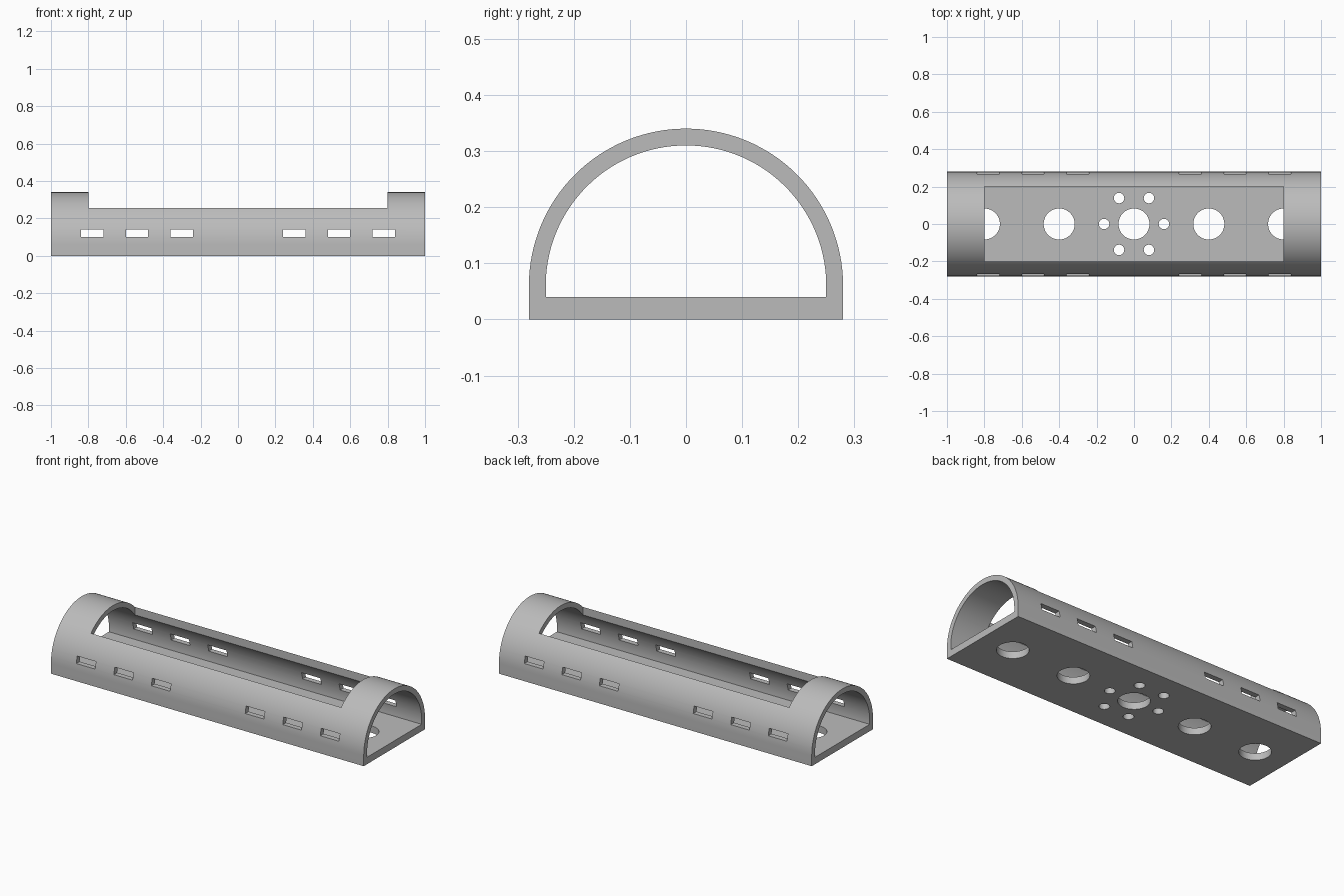
import bpy
import bmesh
from math import sin, cos, pi, asin, radians
from mathutils import Matrix

cube = bpy.data.objects.get("Cube")
if cube:
    bpy.data.objects.remove(cube, do_unlink=True)

LENGTH = 2.0
AXIS_Z = 0.06      # height of the arch centre
OUTER_R = 0.28
INNER_R = 0.25
FLOOR_Z = 0.04
ARC_STEPS = 64

grey = bpy.data.materials.new("plain grey")
grey.use_nodes = True
COLOUR = (0.5, 0.5, 0.5, 1)
grey.diffuse_color = COLOUR
grey.node_tree.nodes["Principled BSDF"].inputs["Base Color"].default_value = COLOUR


def make_object(name, bm):
    bmesh.ops.recalc_face_normals(bm, faces=bm.faces[:])
    mesh = bpy.data.meshes.new(name)
    bm.to_mesh(mesh)
    bm.free()
    obj = bpy.data.objects.new(name, mesh)
    bpy.context.collection.objects.link(obj)
    obj.data.materials.append(grey)
    return obj


def arc(radius, start, end):
    steps = [start + (end - start) * i / ARC_STEPS for i in range(ARC_STEPS + 1)]
    return [(radius * cos(a), AXIS_Z + radius * sin(a)) for a in steps]


def extrude_profile(name, points, length):
    """Extrude a closed y-z outline along x."""
    bm = bmesh.new()
    face = bm.faces.new([bm.verts.new((-length / 2, y, z)) for y, z in points])
    result = bmesh.ops.extrude_face_region(bm, geom=[face], use_keep_orig=True)
    moved = [v for v in result["geom"] if isinstance(v, bmesh.types.BMVert)]
    bmesh.ops.translate(bm, verts=moved, vec=(length, 0, 0))
    return make_object(name, bm)


def add_box(bm, centre, size):
    bmesh.ops.create_cube(
        bm, size=1, matrix=Matrix.Translation(centre) @ Matrix.Diagonal((*size, 1)))


def add_drill(bm, x, y, radius, sides):
    bmesh.ops.create_cone(
        bm, cap_ends=True, segments=sides, radius1=radius, radius2=radius,
        depth=0.08, matrix=Matrix.Translation((x, y, 0.02)))


def cut(target, cutter):
    cutter.hide_render = True
    mod = target.modifiers.new(cutter.name, "BOOLEAN")
    mod.operation = "DIFFERENCE"
    mod.solver = "EXACT"
    mod.object = cutter
    bpy.context.view_layer.objects.active = target
    bpy.ops.object.modifier_apply(modifier=mod.name)
    bpy.data.objects.remove(cutter, do_unlink=True)


# Arched housing with a flat base
outer = [(-OUTER_R, 0), (OUTER_R, 0)] + arc(OUTER_R, 0, pi)
housing = extrude_profile("arched_housing", outer, LENGTH)

# Hollow bore above the floor
dip = asin((FLOOR_Z - AXIS_Z) / INNER_R)
cut(housing, extrude_profile("bore_cutter", arc(INNER_R, dip, pi - dip), LENGTH + 0.2))

# Long opening in the roof
bm = bmesh.new()
add_box(bm, (0, 0, 0.35), (1.6, 0.4, 0.4))
cut(housing, make_object("roof_opening_cutter", bm))

# Three slots near each end, through both side walls
bm = bmesh.new()
for side in (-1, 1):
    for x in (0.3, 0.54, 0.78):
        add_box(bm, (side * x, 0, 0.12), (0.12, 0.8, 0.04))
cut(housing, make_object("side_slot_cutter", bm))

# Row of large floor holes, with a ring of small ones around the middle
bm = bmesh.new()
for i in range(-2, 3):
    add_drill(bm, i * 0.4, 0, 0.083, 48)
for i in range(6):
    add_drill(bm, 0.16 * cos(i * pi / 3), 0.16 * sin(i * pi / 3), 0.028, 32)
cut(housing, make_object("floor_hole_cutter", bm))

# Smooth curved walls, crisp edges
bpy.ops.object.select_all(action="DESELECT")
housing.select_set(True)
bpy.context.view_layer.objects.active = housing
bpy.ops.object.shade_smooth_by_angle(angle=radians(30))
